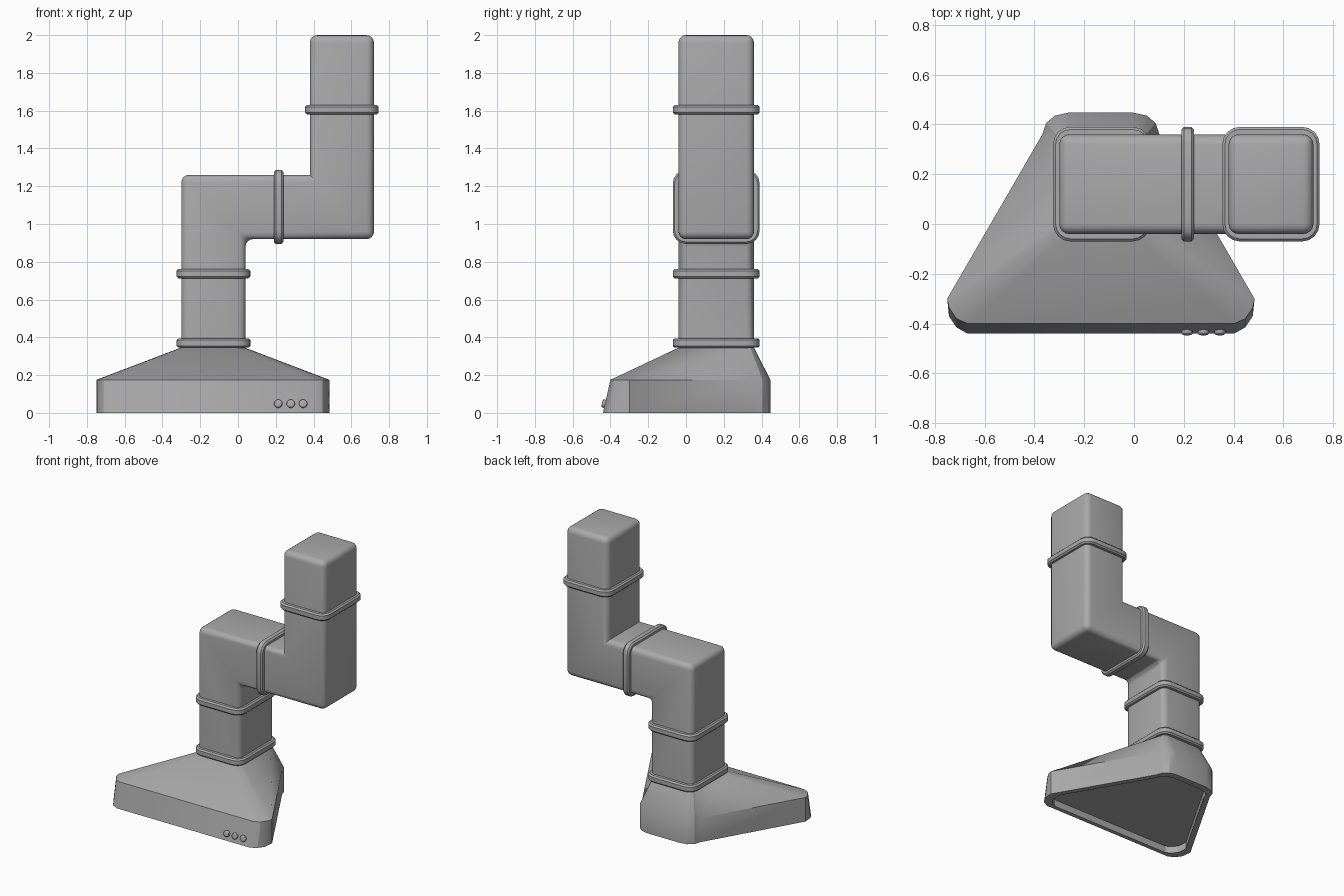
import bpy, bmesh, math
from mathutils import Matrix, Vector

cube = bpy.data.objects.get("Cube")
if cube:
    bpy.data.objects.remove(cube, do_unlink=True)

metal = bpy.data.materials.new("brushed grey metal")
metal.use_nodes = True
GREY = (0.4, 0.4, 0.4, 1)
metal.diffuse_color = GREY
metal.node_tree.nodes["Principled BSDF"].inputs["Base Color"].default_value = GREY


def finish(name, bm, angle=30):
    bmesh.ops.recalc_face_normals(bm, faces=bm.faces)
    mesh = bpy.data.meshes.new(name)
    bm.to_mesh(mesh)
    bm.free()
    mesh.materials.append(metal)
    ob = bpy.data.objects.new(name, mesh)
    bpy.context.collection.objects.link(ob)
    bpy.ops.object.select_all(action='DESELECT')
    ob.select_set(True)
    bpy.context.view_layer.objects.active = ob
    bpy.ops.object.shade_smooth_by_angle(angle=math.radians(angle))
    return ob


def bevel(bm, edges, width, segments):
    bmesh.ops.bevel(bm, geom=edges, offset=width, segments=segments,
                    profile=0.5, affect='EDGES', clamp_overlap=True)


# Duct dimensions shared by all parts
X0, X1, X2, X3 = -0.30, 0.04, 0.38, 0.72
BACK, FRONT = 0.36, -0.04
LOW, HIGH, BASE, TOP = 0.92, 1.26, 0.34, 2.0
MID_Y = (BACK + FRONT) / 2


# Z-shaped duct: extruded outline with rounded edges
def duct():
    outline = [(X0, BASE), (X1, BASE), (X1, LOW), (X3, LOW),
               (X3, TOP), (X2, TOP), (X2, HIGH), (X0, HIGH)]
    bm = bmesh.new()
    face = bm.faces.new([bm.verts.new((x, FRONT, z)) for x, z in outline])
    out = bmesh.ops.extrude_face_region(bm, geom=[face])
    bmesh.ops.translate(bm, vec=(0, BACK - FRONT, 0),
                        verts=[g for g in out["geom"] if isinstance(g, bmesh.types.BMVert)])
    bmesh.ops.recalc_face_normals(bm, faces=bm.faces)

    def rounded(e):
        a, b = (v.co for v in e.verts)
        at_base = a.z < BASE + 0.01 and b.z < BASE + 0.01
        upper_inner = all(abs(c.x - X2) < 0.01 and abs(c.z - HIGH) < 0.01 for c in (a, b))
        return not at_base and not upper_inner

    bevel(bm, [e for e in bm.edges if rounded(e)], 0.04, 4)
    finish("duct", bm)


# Collar around the duct, flat along the chosen axis
def collar(name, centre, size, axis):
    bm = bmesh.new()
    bmesh.ops.create_cube(bm, size=1)
    bmesh.ops.scale(bm, vec=size, verts=bm.verts)
    along = [e for e in bm.edges
             if abs((e.verts[0].co - e.verts[1].co)[axis]) > 0.01]
    bevel(bm, along, 0.07, 4)
    half = size[axis] / 2
    rims = [e for e in bm.edges
            if abs(e.verts[0].co[axis] + e.verts[1].co[axis]) > half]
    bevel(bm, rims, 0.01, 1)
    bmesh.ops.translate(bm, vec=centre, verts=bm.verts)
    finish(name, bm, 35)


duct()
lower_x, upper_x = (X0 + X1) / 2, (X2 + X3) / 2
for name, x, z in (("base_collar", lower_x, 0.37),
                   ("lower_collar", lower_x, 0.737),
                   ("upper_collar", upper_x, 1.605)):
    collar(name, (x, MID_Y, z), (0.39, 0.46, 0.05), 2)
collar("middle_collar", (0.215, MID_Y, (LOW + HIGH) / 2), (0.05, 0.46, 0.39), 0)


# Hood: mirrored half outlines lofted from rim to duct, recessed below
HOOD_X = -0.133


def hood():
    foot = [(0.535, -0.44), (0.58, -0.415), (0.61, -0.37), (0.617, -0.30),
            (0.235, 0.36), (0.22, 0.405), (0.185, 0.435), (0.13, 0.447)]
    shoulder = [(x, max(y, -0.40) if i < 1 else y + 0.035 * (i < 3))
                for i, (x, y) in enumerate(foot)]
    neck = [(0.13, FRONT), (0.15, -0.035), (0.165, -0.02), (0.17, 0.0),
            (0.17, 0.32), (0.165, 0.34), (0.15, 0.355), (0.13, BACK)]

    def inner(points):
        c = Vector((0, -0.1))
        return [tuple(c + (Vector(p) - c) * 0.91) for p in points]

    levels = [(inner(foot), 0.05), (inner(foot), 0.0), (foot, 0.0),
              (shoulder, 0.175), (neck, 0.345)]
    bm = bmesh.new()
    rings = []
    for half, z in levels:
        loop = half + [(-x, y) for x, y in reversed(half)]
        rings.append([bm.verts.new((HOOD_X + x, y, z)) for x, y in loop])
    n = len(rings[0])
    for a, b in zip(rings, rings[1:]):
        for i in range(n):
            j = (i + 1) % n
            bm.faces.new((a[i], a[j], b[j], b[i]))
    bm.faces.new(rings[0])
    bm.faces.new(rings[-1])
    finish("hood", bm, 28)


hood()

# Row of round buttons on the sloping front
for i in range(3):
    bm = bmesh.new()
    bmesh.ops.create_cone(bm, cap_ends=True, segments=20, radius1=0.022,
                          radius2=0.022, depth=0.03)
    bevel(bm, [e for e in bm.edges if e.verts[0].co.z + e.verts[1].co.z > 0.02], 0.008, 3)
    tilt = Matrix.Rotation(math.radians(78), 4, 'X')
    bmesh.ops.transform(bm, verts=bm.verts,
                        matrix=Matrix.Translation((0.213 + 0.066 * i, -0.43, 0.048)) @ tilt)
    finish(f"button_{i + 1}", bm)
